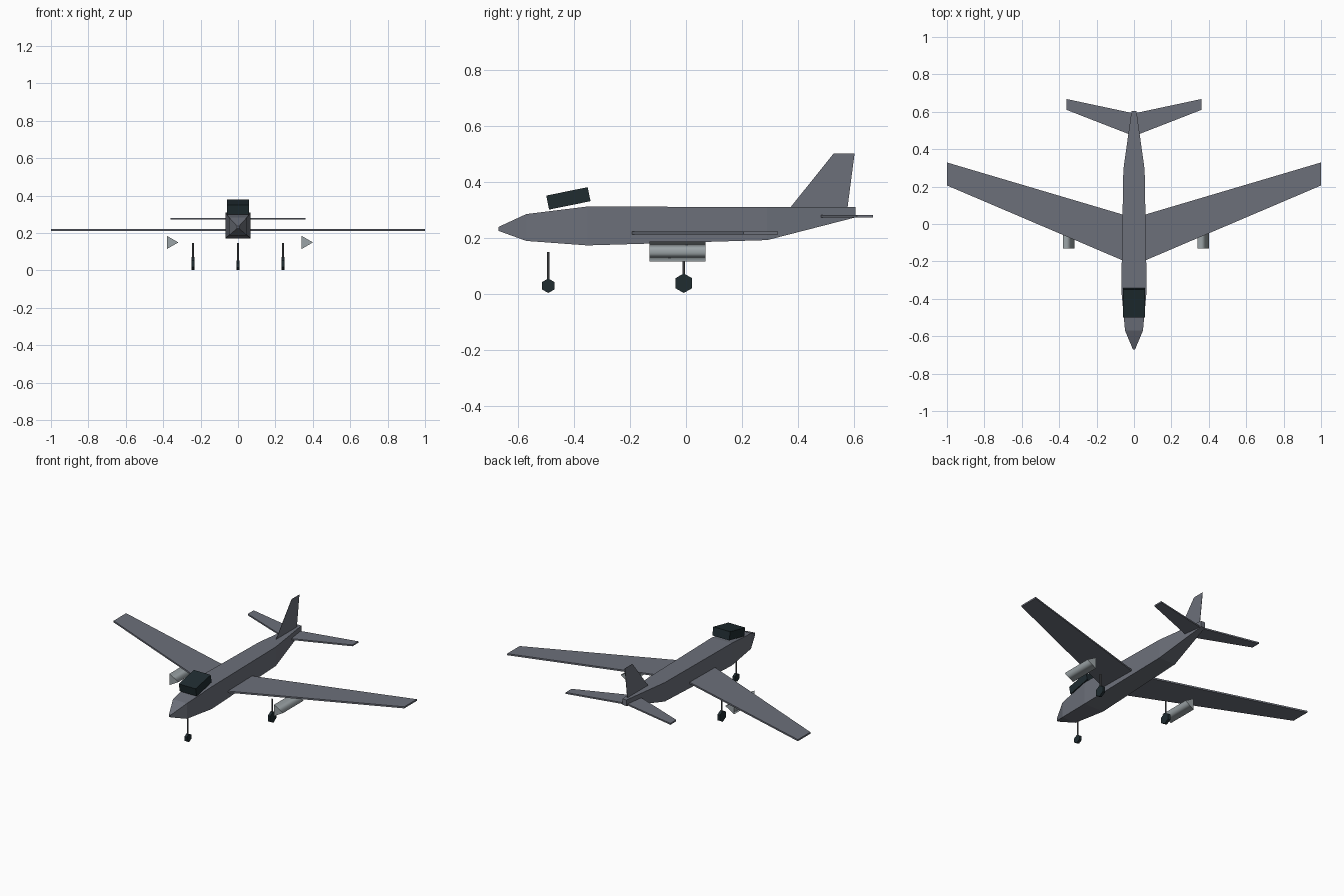
import bpy, bmesh, math
from mathutils import Vector, Matrix

if "Cube" in bpy.data.objects:
    bpy.data.objects.remove(bpy.data.objects["Cube"], do_unlink=True)


def material(name, rgb):
    m = bpy.data.materials.new(name)
    m.use_nodes = True
    m.diffuse_color = (*rgb, 1)
    bsdf = next(n for n in m.node_tree.nodes if n.type == 'BSDF_PRINCIPLED')
    bsdf.inputs["Base Color"].default_value = (*rgb, 1)
    bsdf.inputs["Roughness"].default_value = 0.6
    return m


BODY = material("slate grey", (0.15, 0.162, 0.195))
DARK = material("dark blue black", (0.014, 0.025, 0.03))
STEEL = material("light steel", (0.33, 0.37, 0.385))
STRUT = material("strut grey", (0.09, 0.095, 0.1))


def loft(name, rings, mat, smooth_sides=False):
    """Skin a list of equal-length rings and cap both ends."""
    bm = bmesh.new()
    loops = [[bm.verts.new(p) for p in ring] for ring in rings]
    for a, b in zip(loops, loops[1:]):
        for i in range(len(a)):
            j = (i + 1) % len(a)
            f = bm.faces.new((a[i], a[j], b[j], b[i]))
            f.smooth = smooth_sides
    bm.faces.new(loops[0])
    bm.faces.new(loops[-1])
    bmesh.ops.recalc_face_normals(bm, faces=bm.faces)
    mesh = bpy.data.meshes.new(name)
    bm.to_mesh(mesh)
    bm.free()
    mesh.materials.append(mat)
    ob = bpy.data.objects.new(name, mesh)
    bpy.context.collection.objects.link(ob)
    return ob


def prism(name, centre, radius, length, sides, axis, mat, phase=0.0, smooth=False):
    """Regular prism along the x, y or z axis."""
    rings = []
    for end in (-length / 2, length / 2):
        ring = []
        for i in range(sides):
            a = phase + math.tau * i / sides
            u, v = radius * math.cos(a), radius * math.sin(a)
            offset = {"x": (end, u, v), "y": (u, end, v), "z": (u, v, end)}[axis]
            ring.append(Vector(centre) + Vector(offset))
        rings.append(ring)
    return loft(name, rings, mat, smooth)


def panel(name, side, root, tip, z, thickness):
    """Swept flat surface; root and tip are (x, leading y, trailing y)."""
    rings = []
    for x, lead, trail in (root, tip):
        lo, hi = z - thickness / 2, z + thickness / 2
        rings.append([(side * x, lead, lo), (side * x, trail, lo),
                      (side * x, trail, hi), (side * x, lead, hi)])
    return loft(name, rings, BODY)


# Fuselage: four-sided sections (y, half width, bottom, top)
sections = [(-0.67, 0.006, 0.224, 0.238), (-0.57, 0.048, 0.188, 0.284),
            (-0.352, 0.068, 0.172, 0.311), (0.29, 0.057, 0.191, 0.309),
            (0.605, 0.013, 0.272, 0.309)]
loft("fuselage", [[(-w, y, lo), (w, y, lo), (w, y, hi), (-w, y, hi)]
                  for y, w, lo, hi in sections], BODY)

# Tilted canopy block
canopy = prism("canopy", (0, 0, 0), math.sqrt(0.5), 1, 4, "x", DARK, math.pi / 4)
canopy.data.transform(Matrix.Translation((0, -0.42, 0.34))
                      @ Matrix.Rotation(math.radians(11.5), 4, 'X')
                      @ Matrix.Diagonal((0.116, 0.151, 0.051, 1)))

# Very thin upright fin
fin = [(0.373, 0.308), (0.577, 0.308), (0.602, 0.5), (0.527, 0.5)]
loft("tail_fin", [[(x, y, z) for y, z in fin] for x in (-0.001, 0.001)], BODY)

# Paired parts
for label, s in (("left", 1), ("right", -1)):
    panel(label + "_wing", s, (0.055, -0.197, 0.049), (1.0, 0.206, 0.329), 0.216, 0.01)
    panel(label + "_tailplane", s, (0.008, 0.473, 0.593), (0.36, 0.61, 0.668), 0.276, 0.009)
    prism(label + "_engine", (s * 0.36, -0.03, 0.15), 0.041, 0.2, 3, "y", STEEL, smooth=True)


# Landing gear: hexagonal wheel under a slim strut
def gear(label, x, y, radius):
    prism(label + "_wheel", (x, y, radius + 0.002), radius, 0.016, 6, "x", DARK, math.pi / 2)
    bottom, top = radius, 0.148
    prism(label + "_strut", (x, y, (bottom + top) / 2), 0.005, top - bottom, 6, "z", STRUT)


gear("nose", 0, -0.492, 0.026)
gear("left_main", 0.24, -0.008, 0.035)
gear("right_main", -0.24, -0.008, 0.035)
